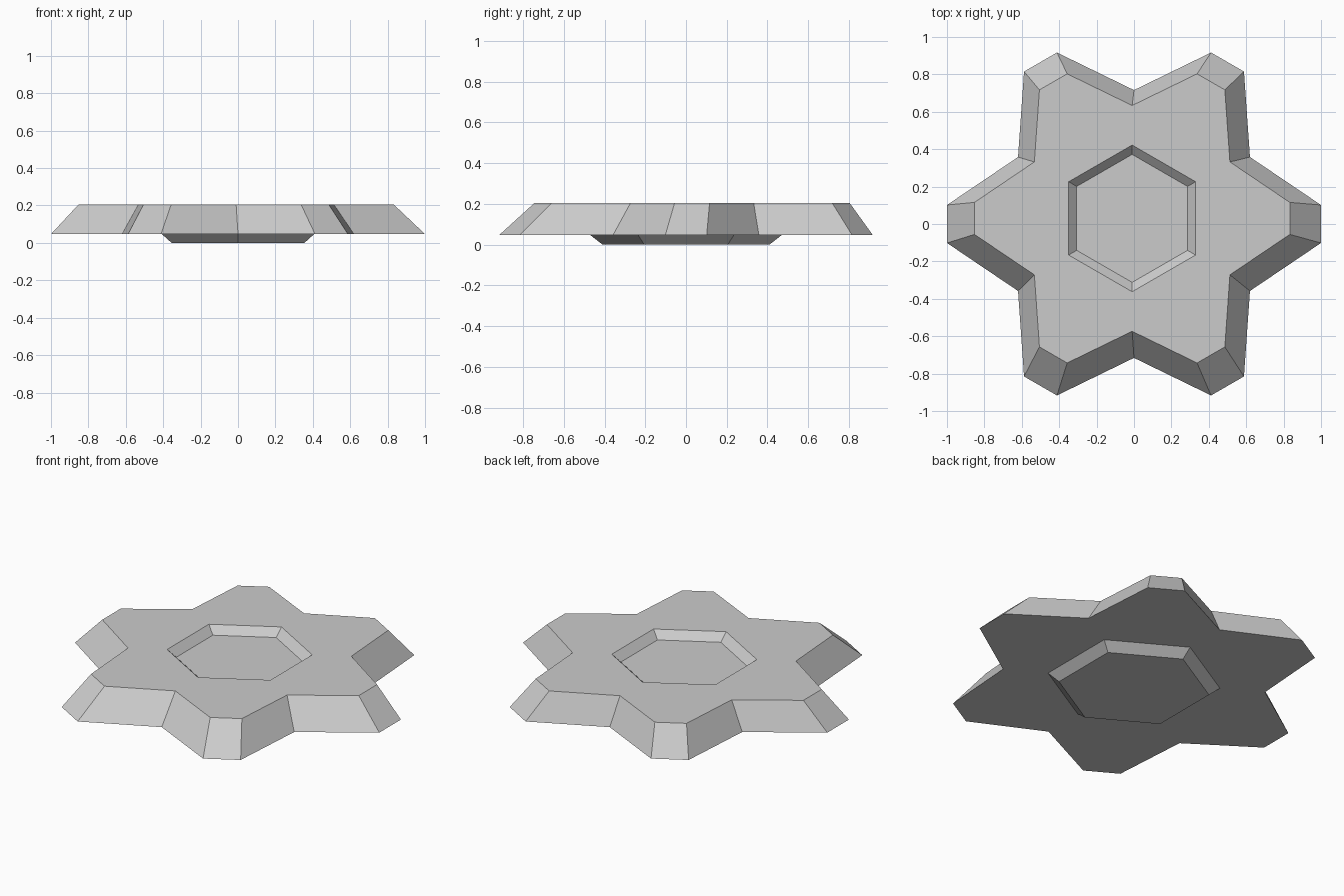
import bpy, bmesh
from math import sin, cos, radians

if "Cube" in bpy.data.objects:
    bpy.data.objects.remove(bpy.data.objects["Cube"])

bm = bmesh.new()
TOP_CENTRE = (-0.01, 0.03)   # upper surface sits slightly off centre


def ring(points, z, centre=(0, 0)):
    """Ring of vertices from (radius, degrees) pairs."""
    return [bm.verts.new((centre[0] + r * cos(radians(a)),
                          centre[1] + r * sin(radians(a)), z)) for r, a in points]


def hexagon(r):
    return [(r, 30 + 60 * k) for k in range(6)]


def star(s):
    """Six blunt points: a notch followed by the two corners of a tip."""
    pts = []
    for k in range(6):
        a = 30 + 60 * k
        pts += [(0.716 * s, a), (1.005 * s, a + 24.2), (1.005 * s, a + 35.8)]
    return pts


def walls(a, b):
    n = len(a)
    for i in range(n):
        j = (i + 1) % n
        bm.faces.new((a[i], a[j], b[j], b[i]))


def sectors(outer, inner):
    """Flat faces joining the star outline to a hexagon inside it."""
    for k in range(6):
        o = [outer[(3 * k + i) % 18] for i in range(4)]
        bm.faces.new(o + [inner[(k + 1) % 6], inner[k]])


# Tapered star body
star_low = ring(star(1.0), 0.047)
star_high = ring(star(0.843), 0.205, TOP_CENTRE)
walls(star_low, star_high)

# Hexagonal recess in the top
rim = ring(hexagon(0.392), 0.205, TOP_CENTRE)
floor = ring(hexagon(0.342), 0.161, TOP_CENTRE)
sectors(star_high, rim)
walls(rim, floor)
bm.faces.new(floor)

# Hexagonal foot underneath
foot_high = ring(hexagon(0.47), 0.047)
foot_low = ring(hexagon(0.41), 0.0)
sectors(star_low, foot_high)
walls(foot_high, foot_low)
bm.faces.new(foot_low)

bmesh.ops.recalc_face_normals(bm, faces=bm.faces)
mesh = bpy.data.meshes.new("star_plate")
bm.to_mesh(mesh)
bm.free()
bpy.context.collection.objects.link(bpy.data.objects.new("star_plate", mesh))
